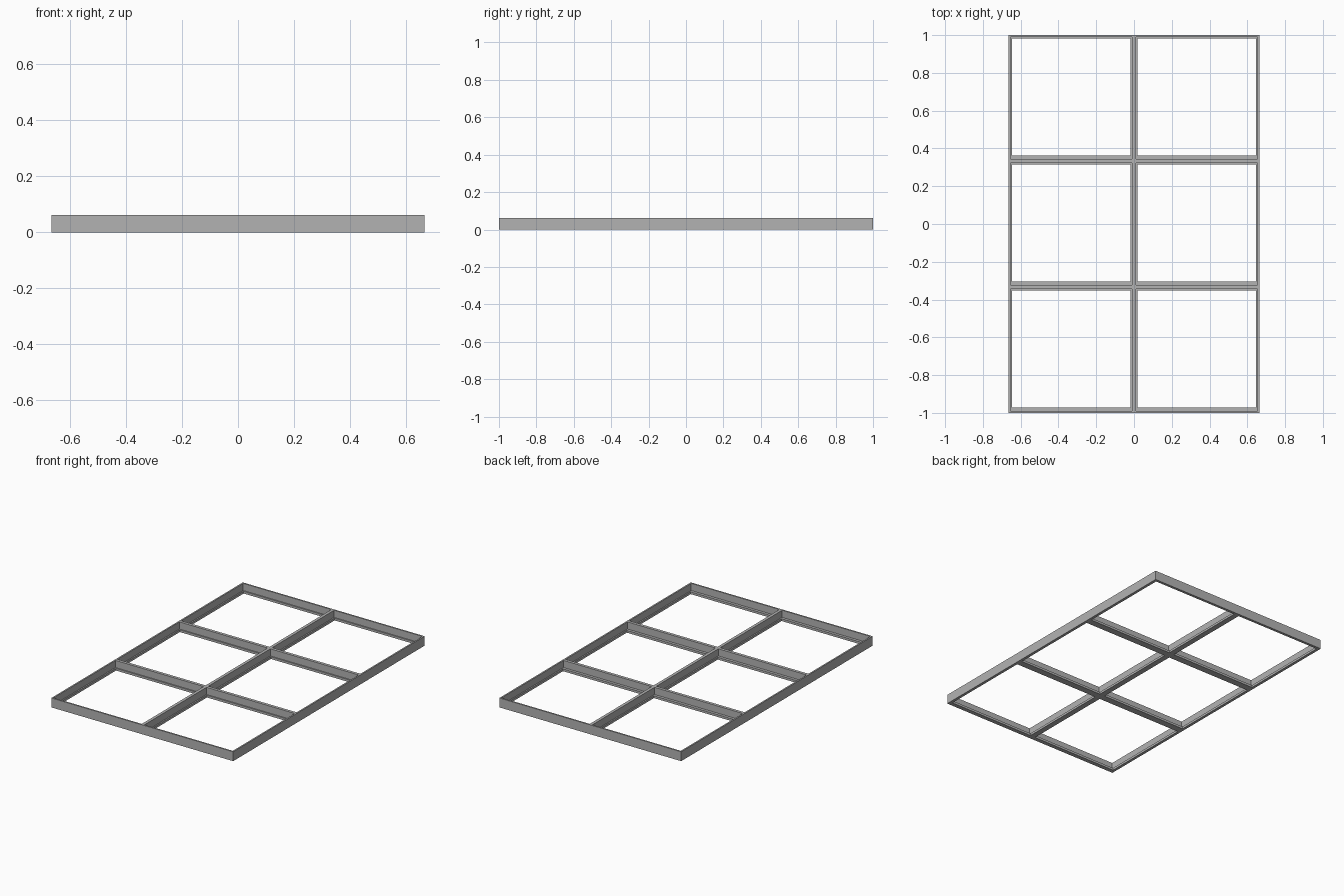
import bpy
import bmesh

if "Cube" in bpy.data.objects:
    bpy.data.objects.remove(bpy.data.objects["Cube"], do_unlink=True)

grey = bpy.data.materials.new("plain grey")
grey.use_nodes = True
COLOR = (0.45, 0.45, 0.45, 1)
grey.diffuse_color = COLOR
grey.node_tree.nodes["Principled BSDF"].inputs["Base Color"].default_value = COLOR

HEIGHT, LEDGE, WALL = 0.062, 0.015, 0.01
SIDE, NEAR, FAR = 0.0185, 0.028, 0.0175   # ledge reach from each panel edge
W, D = 0.665, 2 / 3


def panel_frame(name, x0, y0):
    """Square frame with a thin upright wall and a low inner ledge."""
    x1, y1 = x0 + W, y0 + D
    bm = bmesh.new()

    def ring(left, near, far, z):
        return [bm.verts.new(p) for p in (
            (x0 + left, y0 + near, z), (x1 - left, y0 + near, z),
            (x1 - left, y1 - far, z), (x0 + left, y1 - far, z))]

    # Section loops: outside, wall top, ledge step, opening
    rings = [ring(0, 0, 0, 0), ring(0, 0, 0, HEIGHT),
             ring(WALL, WALL, WALL, HEIGHT), ring(WALL, WALL, WALL, LEDGE),
             ring(SIDE, NEAR, FAR, LEDGE), ring(SIDE, NEAR, FAR, 0)]
    for a, b in zip(rings, rings[1:] + rings[:1]):
        for i in range(4):
            j = (i + 1) % 4
            bm.faces.new((a[i], a[j], b[j], b[i]))
    bmesh.ops.recalc_face_normals(bm, faces=bm.faces)
    mesh = bpy.data.meshes.new(name)
    bm.to_mesh(mesh)
    bm.free()
    mesh.materials.append(grey)
    bpy.context.collection.objects.link(bpy.data.objects.new(name, mesh))


# Two columns by three rows of panels
for col, side in enumerate(("right", "left")):
    for row, place in enumerate(("front", "middle", "back")):
        panel_frame(f"{place}_{side}_panel_frame", (col - 1) * W, -1 + row * D)
